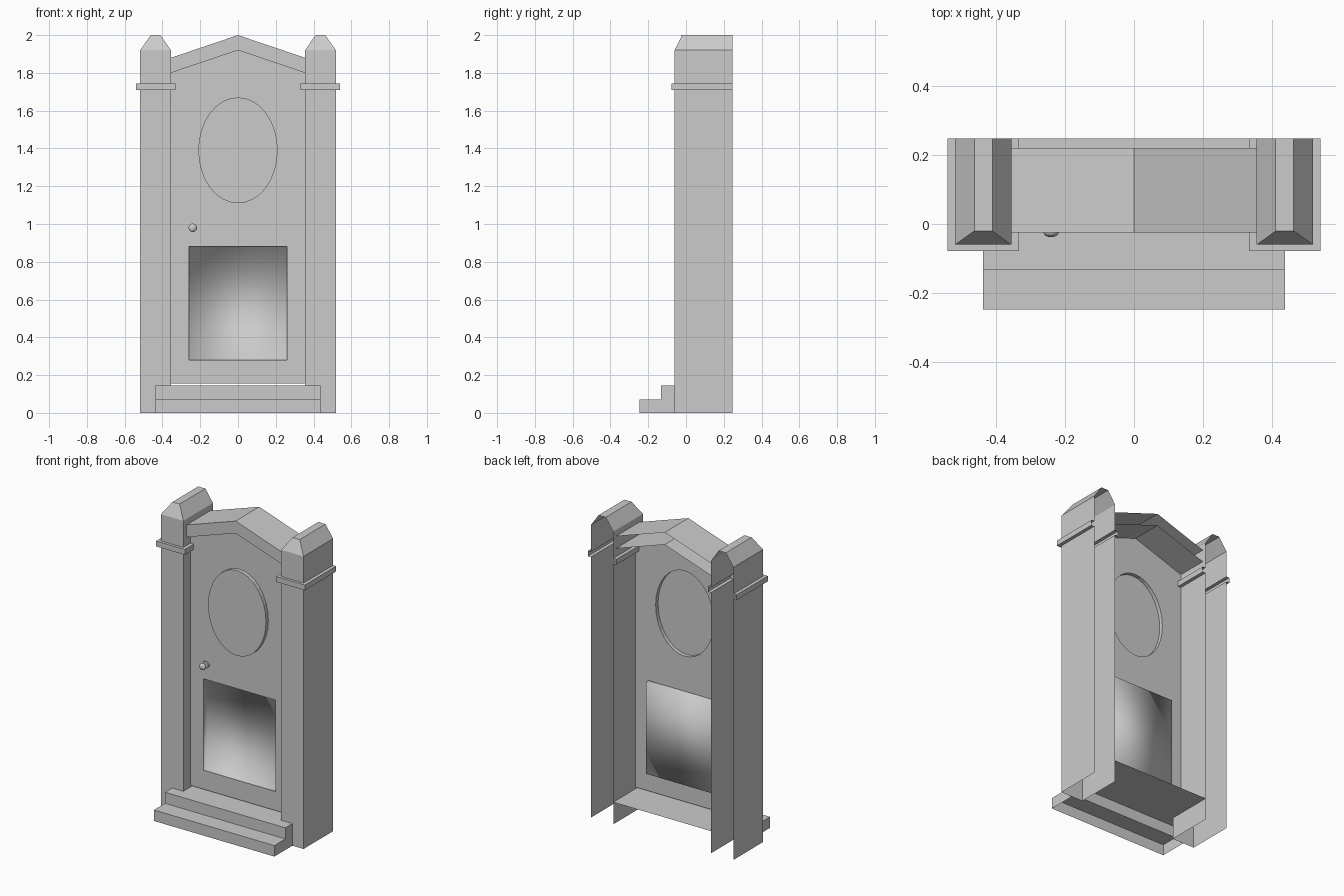
import bpy, bmesh, math

if "Cube" in bpy.data.objects:
    bpy.data.objects.remove(bpy.data.objects["Cube"])

def finish(bm, name):
    bmesh.ops.remove_doubles(bm, verts=bm.verts, dist=1e-5)
    bmesh.ops.recalc_face_normals(bm, faces=bm.faces)
    me = bpy.data.meshes.new(name)
    bm.to_mesh(me)
    bm.free()
    ob = bpy.data.objects.new(name, me)
    bpy.context.collection.objects.link(ob)
    return ob

def bridge(bm, a, b, closed=False):
    """Quads between two equal rows of vertices."""
    n = len(a)
    return [bm.faces.new((a[i], a[(i + 1) % n], b[(i + 1) % n], b[i]))
            for i in range(n if closed else n - 1)]

# Pillars: U-shaped section, open at the back and bottom, lofted upward with a collar
BACK = 0.247
LEVELS = [(0, .355, .518, -.06), (1.71, .355, .518, -.06),
          (1.71, .332, .54, -.078), (1.745, .332, .54, -.078),
          (1.745, .355, .518, -.06), (1.92, .355, .518, -.06),
          (2.0, .41, .462, -.02)]

def pillar(name, side):
    bm = bmesh.new()
    rows = []
    for z, x0, x1, y in LEVELS:
        pts = [(x0, BACK), (x0, y), (x1, y), (x1, BACK)]
        rows.append([bm.verts.new((side * px, py, z)) for px, py in pts])
    for a, b in zip(rows, rows[1:]):
        bridge(bm, a, b)
    bm.faces.new(rows[-1])
    return finish(bm, name)

pillar("right_pillar", 1)
pillar("left_pillar", -1)

# Pediment: chevron box, open at the back
bm = bmesh.new()
def chevron(y, dz):
    return [bm.verts.new((x, y, z + dz)) for x, z in ((-.355, 1.80), (0, 1.92), (.355, 1.80))]
rows = [chevron(.22, 0), chevron(-.025, 0), chevron(-.025, .08), chevron(.22, .08)]
for a, b in zip(rows, rows[1:]):
    bridge(bm, a, b)
finish(bm, "pediment")

# Steps: stepped profile with closed ends, hollow underneath
bm = bmesh.new()
prof = [(-.247, 0), (-.247, .072), (-.133, .072), (-.133, .145), (-.06, .145)]
ends = [[bm.verts.new((x, y, z)) for y, z in prof] for x in (-.437, .437)]
bridge(bm, *ends)
for e in ends:
    bm.faces.new(e + [bm.verts.new((e[0].co.x, -.06, 0))])
finish(bm, "steps")

# Floor behind the steps, between the pillars
bm = bmesh.new()
bm.faces.new([bm.verts.new((x, y, .145)) for x, y in
              ((-.355, -.06), (.355, -.06), (.355, BACK), (-.355, BACK))])
floor = finish(bm, "floor")

# Door: flat sheet with a raised oval window and a recessed lower panel
DOOR_Y = 0.015
bm = bmesh.new()
def loop(pts):
    vs = [bm.verts.new((x, DOOR_Y, z)) for x, z in pts]
    es = [bm.edges.new((vs[i], vs[(i + 1) % len(vs)])) for i in range(len(vs))]
    return vs, es

outer, e0 = loop([(-.355, .155), (.355, .155), (.355, 1.80), (0, 1.92), (-.355, 1.80)])
N = 32
oval, e1 = loop([(.21 * math.cos(2 * math.pi * i / N), 1.39 + .28 * math.sin(2 * math.pi * i / N))
                 for i in range(N)])
panel, e2 = loop([(-.26, .28), (.26, .28), (.26, .88), (-.26, .88)])
bmesh.ops.triangle_fill(bm, edges=e0 + e1 + e2, use_beauty=True, normal=(0, -1, 0))

def offset_cap(vs, dy):
    far = [bm.verts.new((v.co.x, v.co.y + dy, v.co.z)) for v in vs]
    walls = bridge(bm, vs, far, True)
    return walls, bm.faces.new(far)

offset_cap(oval, -.025)
walls, cap = offset_cap(panel, .03)
ring = bmesh.ops.inset_individual(bm, faces=[cap], thickness=.06)["faces"]
for f in walls + ring + [cap]:
    f.smooth = True
door = finish(bm, "door")
if sum(p.normal.y * p.area for p in door.data.polygons) > 0:
    door.data.flip_normals()

# Door knob: round back plate and a small ball
bpy.ops.mesh.primitive_cylinder_add(vertices=20, radius=.022, depth=.012,
                                    location=(-.24, DOOR_Y - .006, .98),
                                    rotation=(math.pi / 2, 0, 0))
bpy.context.object.name = "knob_plate"
bpy.ops.object.shade_smooth_by_angle()
bpy.ops.mesh.primitive_uv_sphere_add(segments=20, ring_count=12, radius=.022,
                                     location=(-.24, -.024, .98))
knob = bpy.context.object
knob.name = "knob"
knob.scale.y = .65
bpy.ops.object.shade_smooth_by_angle()
